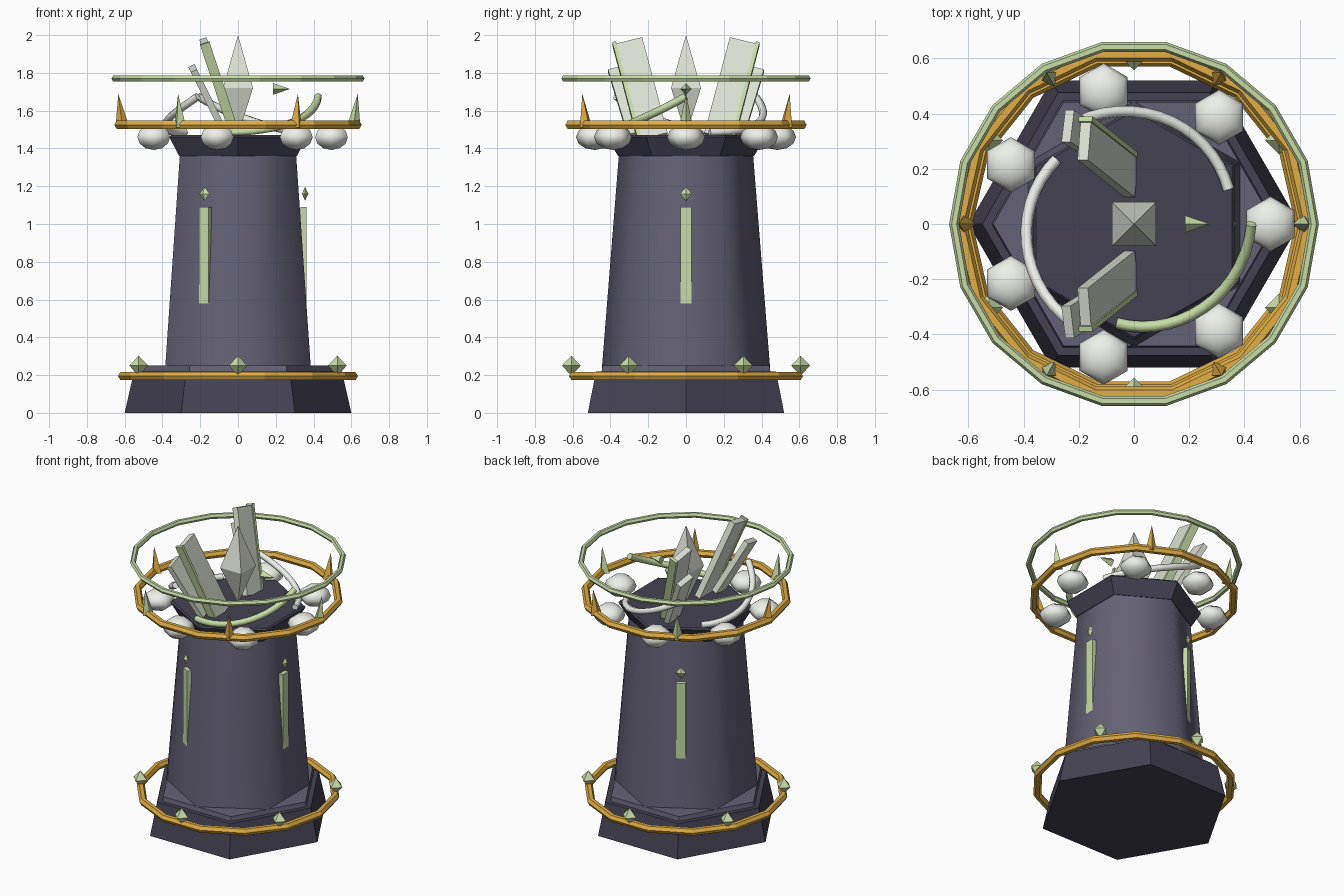
import bpy, math
from mathutils import Vector, Matrix

if "Cube" in bpy.data.objects:
    bpy.data.objects.remove(bpy.data.objects["Cube"])


def material(name, rgb):
    m = bpy.data.materials.new(name)
    m.diffuse_color = (*rgb, 1)
    m.use_nodes = True
    m.node_tree.nodes["Principled BSDF"].inputs["Base Color"].default_value = m.diffuse_color
    return m


STONE = material("stone", (0.13, 0.12, 0.18))
DARK = material("dark_stone", (0.06, 0.055, 0.085))
GOLD = material("gold", (0.75, 0.42, 0.06))
GREEN = material("pale_green", (0.58, 0.72, 0.38))
PALE = material("pale_crystal", (0.72, 0.76, 0.66))
WHITE = material("cloud_white", (0.85, 0.87, 0.82))


def polar(r, deg, z):
    a = math.radians(deg)
    return Vector((r * math.cos(a), r * math.sin(a), z))


def finish(name, mat, smooth=None):
    o = bpy.context.object
    o.name = name
    o.data.materials.append(mat)
    if smooth:
        bpy.ops.object.shade_smooth_by_angle(angle=math.radians(smooth))
    return o


def lathe_mesh(name, profile, sides, mat, start=0, smooth=None):
    """Polygonal stack of rings; a zero radius makes a point."""
    verts, faces, rings = [], [], []
    for r, z in profile:
        n = sides if r > 0 else 1
        rings.append([len(verts) + i for i in range(n)])
        verts += [polar(r, start + 360 * i / n, z) for i in range(n)]
    for a, b in zip(rings, rings[1:]):
        for i in range(sides):
            j = (i + 1) % sides
            f = [a[i % len(a)], a[j % len(a)], b[j % len(b)], b[i % len(b)]]
            faces.append(list(dict.fromkeys(f)))
    if len(rings[0]) > 1:
        faces.append(rings[0][::-1])
    if len(rings[-1]) > 1:
        faces.append(rings[-1])
    me = bpy.data.meshes.new(name)
    me.from_pydata(verts, [], faces)
    o = bpy.data.objects.new(name, me)
    bpy.context.collection.objects.link(o)
    bpy.ops.object.select_all(action='DESELECT')
    bpy.context.view_layer.objects.active = o
    o.select_set(True)
    return finish(name, mat, smooth)


def ring(name, major, minor, sides, z, mat):
    bpy.ops.mesh.primitive_torus_add(major_radius=major, minor_radius=minor,
                                     major_segments=sides, minor_segments=6,
                                     location=(0, 0, z))
    return finish(name, mat)


def gem(name, loc, size, deg, mat):
    o = lathe_mesh(name, [(0, -1), (1, 0), (0, 1)], 4, mat)
    o.location, o.scale = loc, size
    o.rotation_euler.z = math.radians(deg)
    return o


def slab(name, low, high, width, thick, mat, shift=0):
    """Leaning box between two points, its width kept close to the y axis."""
    low, high = Vector(low), Vector(high)
    d = (high - low).normalized()
    w = (Vector((0, 1, 0)) - d * d.y).normalized()
    t = w.cross(d)
    bpy.ops.mesh.primitive_cube_add(size=1)
    o = finish(name, mat)
    rot = Matrix((t, w, d)).transposed().to_4x4()
    size = Matrix.Diagonal((thick, width, (high - low).length, 1))
    o.matrix_world = Matrix.Translation((low + high) / 2 + w * shift) @ rot @ size
    return o


# Hexagonal tower
lathe_mesh("base", [(0.6, 0), (0.55, 0.22)], 6, DARK)
lathe_mesh("base_plate", [(0.52, 0.2), (0.51, 0.25)], 6, STONE)
lathe_mesh("tower_body", [(0.445, 0.24), (0.355, 1.37)], 6, STONE, 30, 65)
lathe_mesh("tower_cap", [(0.36, 1.36), (0.42, 1.46), (0.41, 1.47)], 6, DARK, 30)

# Rings
ring("lower_gold_ring", 0.61, 0.025, 14, 0.195, GOLD)
ring("upper_gold_ring", 0.63, 0.025, 14, 1.525, GOLD)
ring("floating_halo", 0.652, 0.018, 18, 1.77, GREEN)

# Gems on the lower ring, spikes on the upper ring
for i in range(6):
    gem(f"base_gem_{i}", polar(0.607, 30 + 60 * i, 0.25), (0.05, 0.05, 0.053), 0, GREEN)
    s = lathe_mesh(f"crown_spike_{i}", [(0.036, -0.02), (0, 0.155)], 4,
                   GOLD if i % 2 else GREEN)
    s.location = polar(0.615, 60 * i, 1.535)
    s.rotation_euler = (0, math.radians(7), math.radians(60 * i))

# Glowing wall strips with a diamond above each
for i in range(3):
    a = 120 * i
    bpy.ops.mesh.primitive_cube_add(size=1, location=polar(0.347, a, 0.82),
                                    rotation=(0, 0, math.radians(a)))
    bpy.context.object.scale = (0.03, 0.06, 0.54)
    finish(f"wall_strip_{i}", GREEN)
    gem(f"wall_diamond_{i}", polar(0.355, a, 1.16), (0.017, 0.032, 0.037), a, GREEN)

# Cloud puffs around the cap
for i in range(7):
    bpy.ops.mesh.primitive_uv_sphere_add(segments=6, ring_count=6, radius=0.1,
                                         location=polar(0.495, 360 * i / 7, 1.46))
    bpy.context.object.scale.z = 0.68
    finish(f"cloud_puff_{i}", WHITE, 65)

# Three rising swirl arcs
for i in range(3):
    cu = bpy.data.curves.new("swirl", 'CURVE')
    cu.dimensions = '3D'
    cu.bevel_depth, cu.bevel_resolution, cu.use_fill_caps = 0.021, 1, True
    sp = cu.splines.new('POLY')
    sp.points.add(14)
    for k, p in enumerate(sp.points):
        t = k / 14
        p.co = (*polar(0.365 + 0.06 * t, -100 + 120 * i + 100 * t,
                       1.485 + 0.19 * t ** 2.2), 1)
    o = bpy.data.objects.new(f"swirl_arc_{i}", cu)
    bpy.context.collection.objects.link(o)
    cu.materials.append(WHITE if i else GREEN)

# Central crystal and the small dart beside it
lathe_mesh("centre_crystal", [(0, 1.47), (0.112, 1.72), (0, 2.0)], 4, PALE, 45)
dart = lathe_mesh("small_dart", [(0.031, 0), (0, 0.09)], 4, GREEN)
dart.location = (0.185, 0, 1.715)
dart.rotation_euler.y = math.pi / 2

# Leaning blades, mirrored front and back
for side, s in (("back", 1), ("front", -1)):
    slab(f"{side}_tall_blade", (-0.01, 0.17 * s, 1.46), (-0.18, 0.305 * s, 1.965),
         0.15, 0.04, PALE)
    slab(f"{side}_blade_edge", (-0.012, 0.17 * s, 1.46), (-0.182, 0.305 * s, 1.975),
         0.02, 0.052, GREEN, 0.078 * s)
    slab(f"{side}_short_blade", (-0.07, 0.25 * s, 1.48), (-0.24, 0.355 * s, 1.825),
         0.12, 0.036, PALE)
